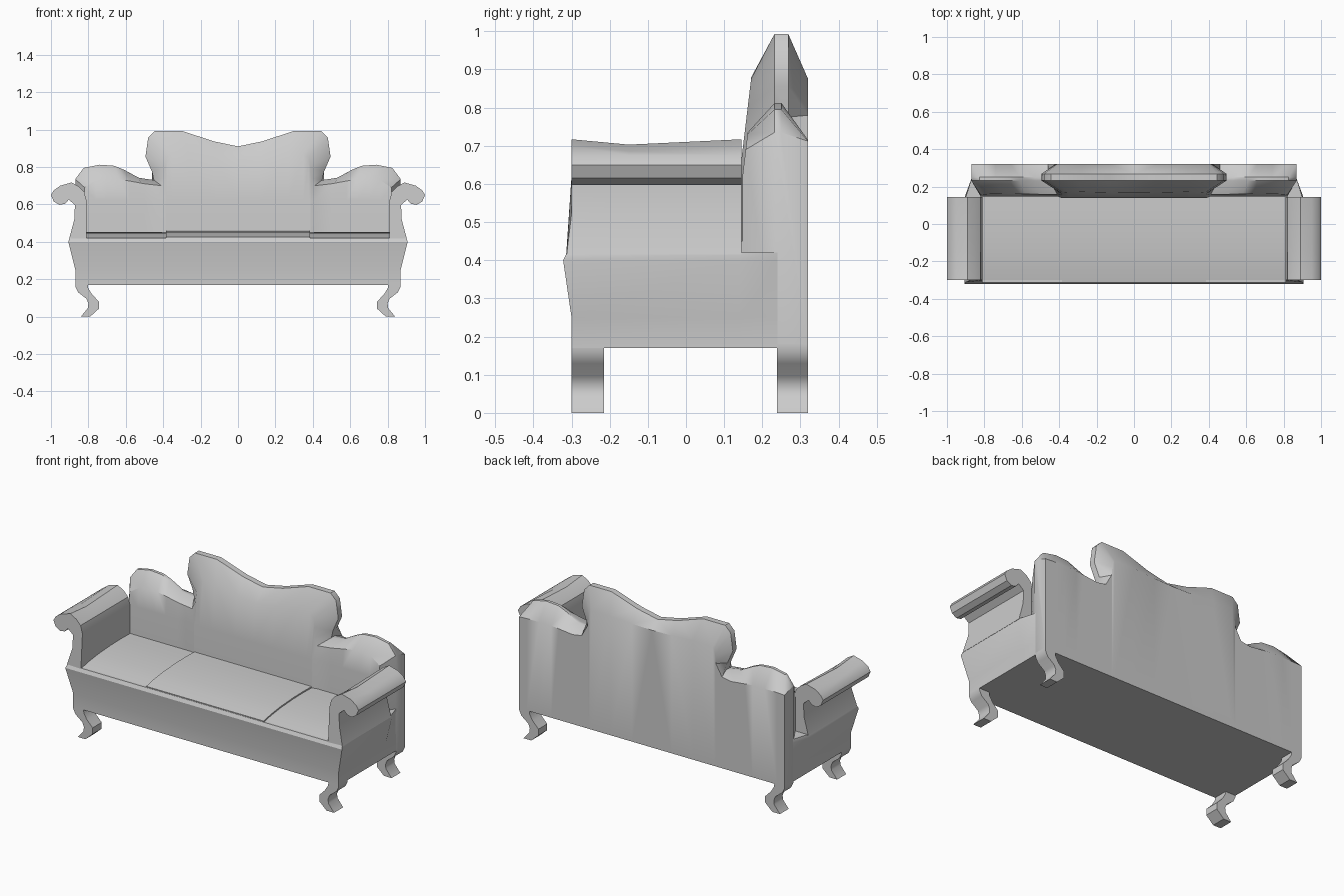
import bpy, bmesh

if "Cube" in bpy.data.objects:
    bpy.data.objects.remove(bpy.data.objects["Cube"])


def finish(name, verts, faces, angle=0.6, mirror=False):
    """Make an object from geometry, fix normals, shade by angle."""
    me = bpy.data.meshes.new(name)
    bm = bmesh.new()
    vs = [bm.verts.new(v) for v in verts]
    for f in faces:
        bm.faces.new([vs[i] for i in f])
    bmesh.ops.recalc_face_normals(bm, faces=bm.faces)
    bm.to_mesh(me)
    bm.free()
    ob = bpy.data.objects.new(name, me)
    bpy.context.collection.objects.link(ob)
    bpy.ops.object.select_all(action='DESELECT')
    ob.select_set(True)
    bpy.context.view_layer.objects.active = ob
    if mirror:
        mod = ob.modifiers.new("Mirror", 'MIRROR')
        mod.use_clip = True
        bpy.ops.object.modifier_apply(modifier=mod.name)
    bpy.ops.object.shade_smooth_by_angle(angle=angle)
    return ob


def loft(name, rings, angle=0.6, mirror=False):
    """Skin equal-length closed rings and cap both ends."""
    n = len(rings[0])
    verts = [p for r in rings for p in r]
    faces = [(k * n + i, k * n + (i + 1) % n, (k + 1) * n + (i + 1) % n, (k + 1) * n + i)
             for k in range(len(rings) - 1) for i in range(n)]
    last = (len(rings) - 1) * n
    faces += [tuple(range(n)), tuple(range(last, last + n))]
    return finish(name, verts, faces, angle, mirror)


# Base: box with bulging front and sides, tapering into the back
base_levels = [(.17, .87, -.30), (.25, .87, -.30), (.40, .907, -.322), (.42, .90, -.312)]
loft("base", [[(-w, y, z), (w, y, z), (w, .14, z), (.87, .24, z), (-.87, .24, z), (-w, .14, z)]
              for z, w, y in base_levels])

# Seat cushions: domed profile run sideways, centre one slightly higher
seat_profile = [(-.31, .40), (-.31, .418), (-.24, .432), (-.15, .443), (-.04, .450),
                (.06, .452), (.16, .45), (.16, .40)]
for name, x0, x1, lift in (("seat_left", -.82, -.385, 0), ("seat_centre", -.385, .385, .008),
                           ("seat_right", .385, .82, 0)):
    loft(name, [[(x, y, z + lift) for y, z in seat_profile] for x in (x0, x1)])

# Rolled arms
arm_profile = [(.81, .40), (.81, .62), (.822, .665), (.85, .695), (.89, .717), (.95, .70),
               (.985, .675), (1.0, .65), (.985, .615), (.955, .597), (.925, .603),
               (.905, .625), (.872, .597), (.875, .52), (.903, .415)]


def arm_ring(s, y, dip):
    ring = []
    for x, z in arm_profile:
        yy = y - max(0, .5 - z) * .15 if y < -.2 else y
        ring.append((s * x, yy, z - (dip if z > .68 else 0)))
    return ring


for side, s in (("left", -1), ("right", 1)):
    loft("arm_" + side, [arm_ring(s, -.30, 0), arm_ring(s, -.15, .014), arm_ring(s, .145, 0)])

# Legs: S-curved profile, same front and back
leg_profile = [(.87, .18), (.87, .16), (.855, .13), (.81, .095), (.80, .07), (.803, .045),
               (.84, 0), (.79, 0), (.743, .043), (.743, .08), (.78, .118), (.80, .15), (.805, .18)]
for side, s in (("left", -1), ("right", 1)):
    for place, y0, y1 in (("front", -.30, -.215), ("back", .238, .32)):
        loft(f"{place}_leg_{side}", [[(s * x, y, z) for x, z in leg_profile] for y in (y0, y1)])

# Backrest half: matching points on the ridge, front and rear outlines
outline = [
    (0, .91, 0, .835, 0, .865),
    (.13, .937, .12, .85, .13, .868),
    (.30, .993, .27, .88, .27, .875),
    (.445, .993, .35, .875, .40, .875),
    (.48, .958, .38, .85, .41, .86),
    (.495, .855, .385, .80, .415, .83),
    (.46, .775, .39, .74, .42, .78),
    (.45, .73, .41, .70, .46, .71),
    (.53, .742, .50, .71, .52, .70),
    (.61, .785, .58, .725, .61, .71),
    (.66, .806, .64, .735, .66, .715),
    (.74, .812, .70, .735, .74, .715),
    (.825, .795, .76, .73, .82, .715),
    (.87, .735, .82, .69, .87, .712),
]
verts, faces = [], []
for i, (rx, rz, fx, fz, bx, bz) in enumerate(outline):
    wing = .008 if i > 6 else 0
    fy = .14 + max(0, fz - .62) * .12 + wing
    verts += [(fx, .14 + wing, .17), (fx, .14 + wing, .62), (fx, fy, fz), (rx, .232, rz),
              (rx, .268 if i < 8 else .25, rz), (bx, .32, bz), (bx, .32, .17)]
n = 7
for i in range(len(outline) - 1):
    a, b = i * n, (i + 1) * n
    faces += [(a + k, a + k + 1, b + k + 1, b + k) for k in range(n - 1)]
    faces.append((a + 6, a, b, b + 6))
e = (len(outline) - 1) * n
low = len(verts)
verts.append((.87, .235, .17))
faces += [(e, e + 1, e + 2, e + 3, low), (low, e + 3, e + 4, e + 5, e + 6), (e, low, e + 6)]
finish("backrest", verts, faces, .65, mirror=True)
